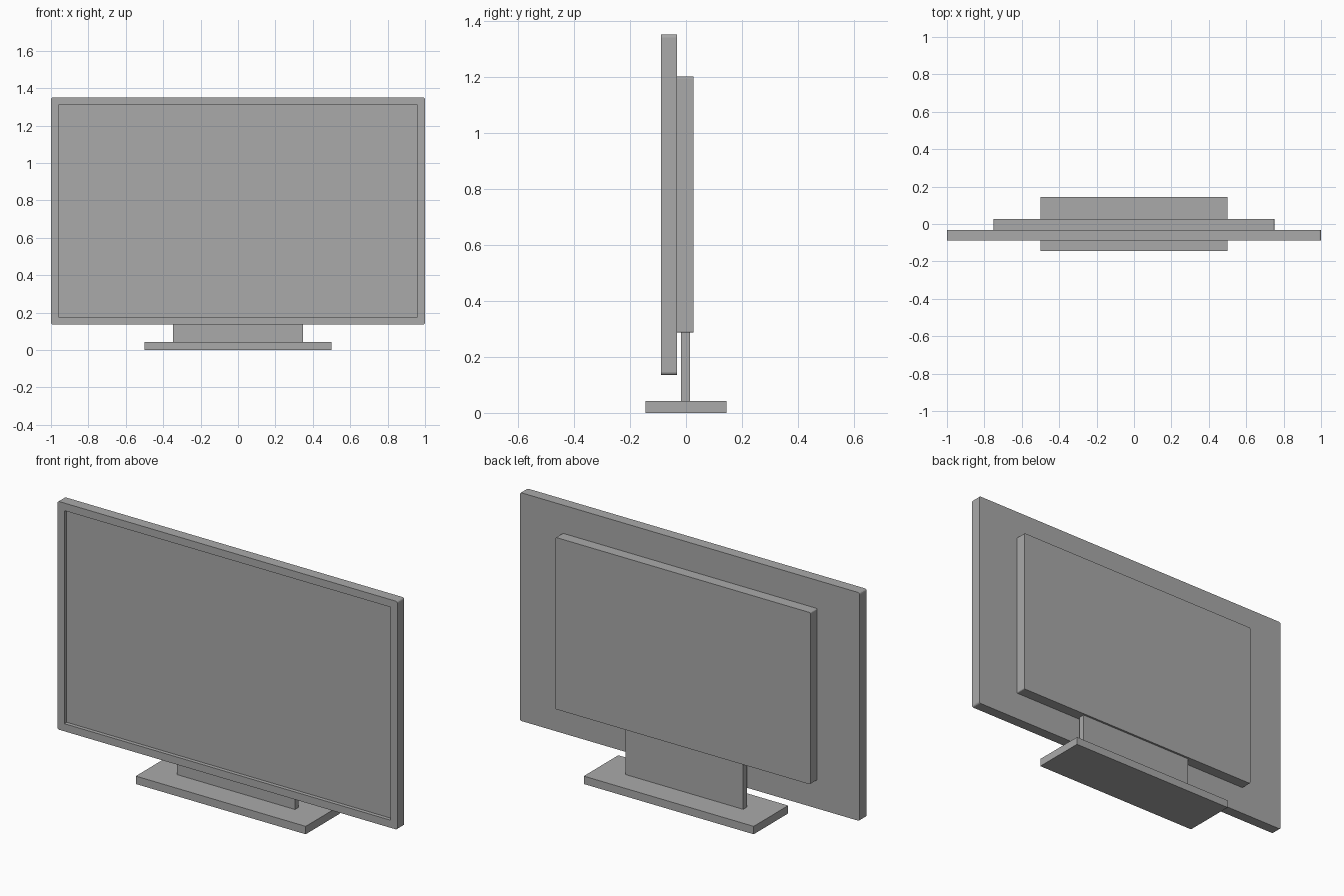
import bpy
import bmesh
from mathutils import Vector

default = bpy.data.objects.get("Cube")
if default:
    bpy.data.objects.remove(default, do_unlink=True)

grey = bpy.data.materials.new("neutral grey")
grey.use_nodes = True
grey.diffuse_color = (0.4, 0.4, 0.4, 1)
grey.node_tree.nodes["Principled BSDF"].inputs["Base Color"].default_value = (0.4, 0.4, 0.4, 1)


def box(name, low, high, corner=0.0, recess=None):
    """Box between two points; optional rounded front-outline corners and front recess."""
    low, high = Vector(low), Vector(high)
    bm = bmesh.new()
    bmesh.ops.create_cube(bm, size=1)
    for v in bm.verts:
        v.co = (low + high) / 2 + v.co * (high - low)

    if recess:
        border, depth = recess
        front = min(bm.faces, key=lambda f: f.calc_center_median().y)
        bmesh.ops.inset_region(bm, faces=[front], thickness=border)
        # push the screen straight back, leaving square walls around it
        pushed = bmesh.ops.extrude_discrete_faces(bm, faces=[front])["faces"][0]
        bmesh.ops.translate(bm, verts=pushed.verts, vec=(0, depth, 0))

    if corner:
        outer = [e for e in bm.edges
                 if all(min(abs(v.co.x - low.x), abs(v.co.x - high.x)) < 1e-5 for v in e.verts)
                 and abs(e.verts[0].co.y - e.verts[1].co.y) > 0.01]
        bmesh.ops.bevel(bm, geom=outer, offset=corner, segments=3,
                        affect='EDGES', profile=0.5)

    bmesh.ops.recalc_face_normals(bm, faces=bm.faces)
    mesh = bpy.data.meshes.new(name)
    bm.to_mesh(mesh)
    bm.free()
    mesh.materials.append(grey)
    obj = bpy.data.objects.new(name, mesh)
    bpy.context.collection.objects.link(obj)
    return obj


# Stand
box("stand_base", (-0.5, -0.145, 0), (0.5, 0.145, 0.042))
box("stand_neck", (-0.347, -0.017, 0.042), (0.347, 0.015, 0.3))

# Rear housing
box("rear_housing", (-0.75, -0.032, 0.286), (0.75, 0.026, 1.2), corner=0.006)

# Display panel with an even frame and sunken screen
panel = box("display_panel", (-1, -0.089, 0.136), (1, -0.032, 1.35),
            corner=0.01, recess=(0.057, 0.02))

# Widen the side borders of the frame
for v in panel.data.vertices:
    if abs(abs(v.co.x) - 0.943) < 0.002:
        v.co.x = 0.922 if v.co.x > 0 else -0.922
